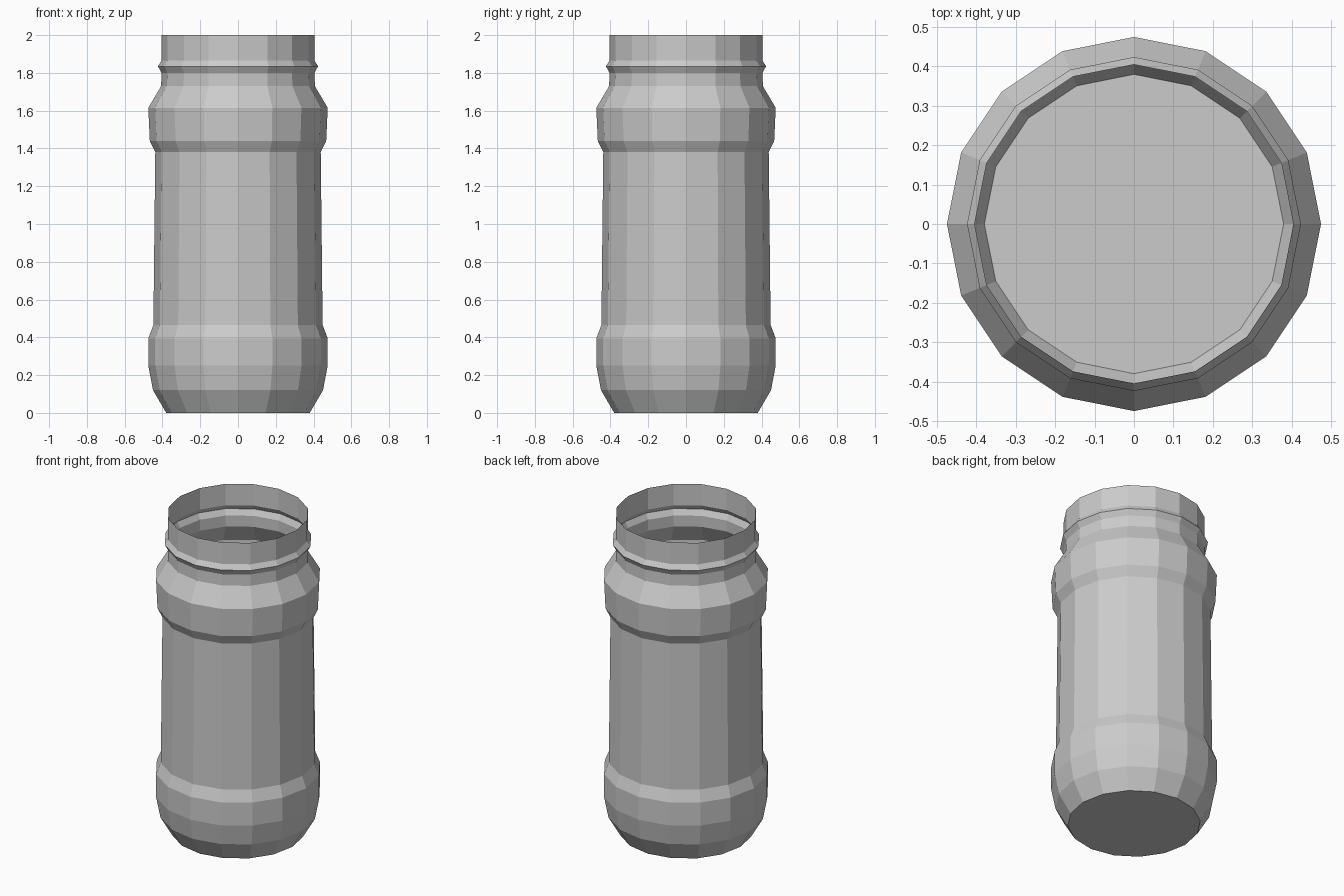
import bpy, bmesh
from math import cos, sin, pi

if "Cube" in bpy.data.objects:
    bpy.data.objects.remove(bpy.data.objects["Cube"])

SIDES = 16

# Jar outline from base to open rim: (radius, height)
profile = [
    (0.38, 0.0), (0.45, 0.12), (0.475, 0.25), (0.475, 0.395),   # rounded foot
    (0.448, 0.465), (0.438, 1.38),                              # recessed body
    (0.467, 1.44), (0.475, 1.615),                              # shoulder band
    (0.407, 1.73), (0.405, 1.80),                               # neck
    (0.424, 1.835), (0.405, 1.865), (0.405, 2.0),               # bead and rim
]

bm = bmesh.new()
rings = [[bm.verts.new((r * cos(2 * pi * i / SIDES), r * sin(2 * pi * i / SIDES), z))
          for i in range(SIDES)] for r, z in profile]

# Thin single wall, open at the top
for low, high in zip(rings, rings[1:]):
    for i in range(SIDES):
        j = (i + 1) % SIDES
        bm.faces.new((low[i], low[j], high[j], high[i]))

# Flat base
bm.faces.new(rings[0][::-1])

mesh = bpy.data.meshes.new("jar")
bm.to_mesh(mesh)
bm.free()
jar = bpy.data.objects.new("jar", mesh)
bpy.context.collection.objects.link(jar)
